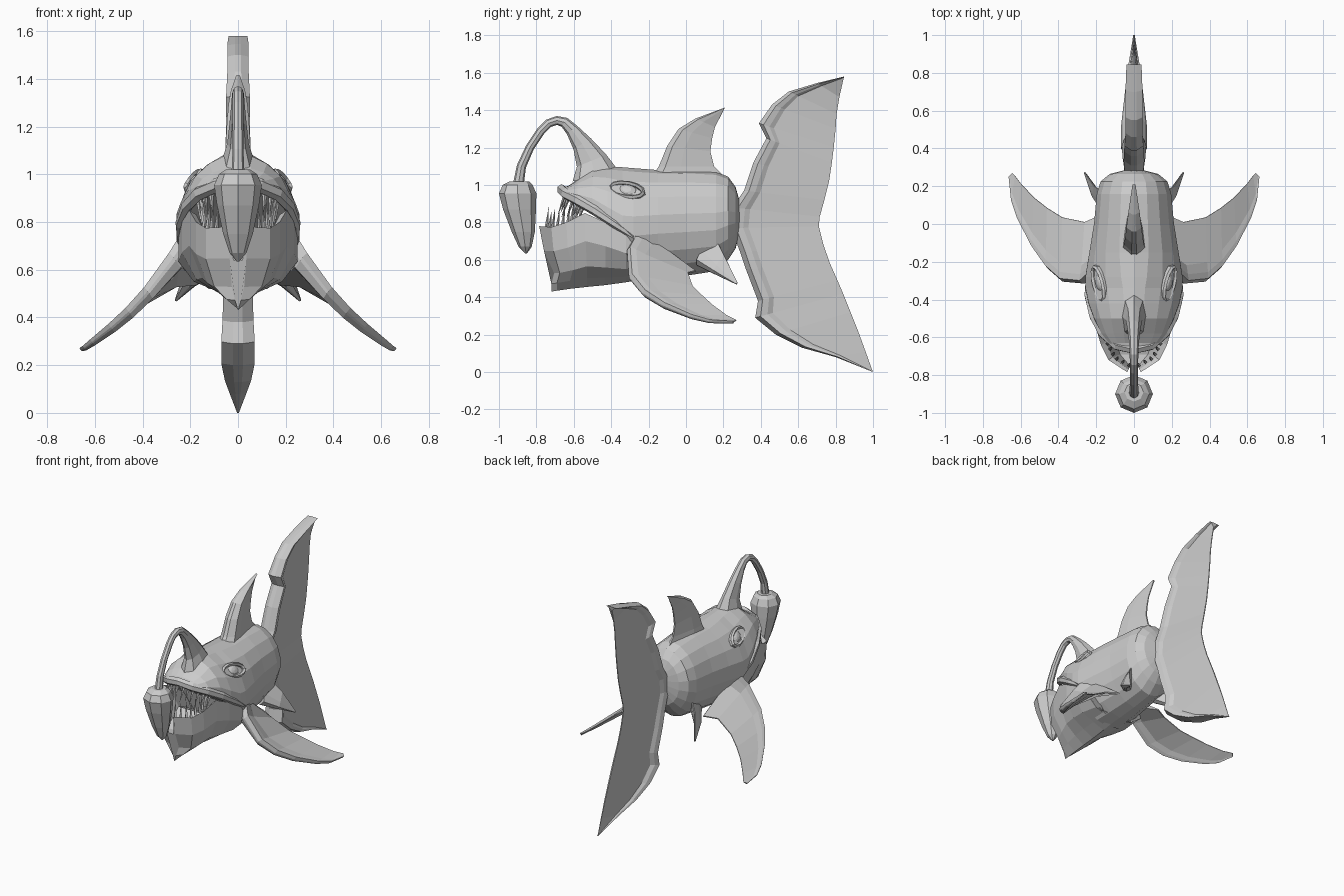
import bpy, bmesh, math
from mathutils import Vector as V

if "Cube" in bpy.data.objects:
    bpy.data.objects.remove(bpy.data.objects["Cube"])


def loft(name, rings, closed=False, mirror=False):
    """Skin a list of equal-sized point rings into one flat-shaded object."""
    bm = bmesh.new()
    rows = [[bm.verts.new(p) for p in r] for r in rings]
    n = len(rows[0])
    pairs = list(zip(rows, rows[1:]))
    if closed:
        pairs.append((rows[-1], rows[0]))
    for a, b in pairs:
        for i in range(n):
            j = (i + 1) % n
            bm.faces.new((a[i], a[j], b[j], b[i]))
    if not closed:
        bm.faces.new(rows[0])
        bm.faces.new(rows[-1])
    bmesh.ops.recalc_face_normals(bm, faces=bm.faces)
    return finish(name, bm, mirror)


def finish(name, bm, mirror=False):
    me = bpy.data.meshes.new(name)
    bm.to_mesh(me)
    bm.free()
    ob = bpy.data.objects.new(name, me)
    bpy.context.collection.objects.link(ob)
    if mirror:
        ob.modifiers.new("mirror", 'MIRROR').use_mirror_merge = False
    return ob


def tube(name, pts, radii, ref, n=8, closed=False, mirror=False):
    """Sweep an ellipse; radii are (along ref, across ref)."""
    pts = [V(p) for p in pts]
    rings = []
    m = len(pts)
    for i, p in enumerate(pts):
        if closed:
            t = pts[(i + 1) % m] - pts[i - 1]
        else:
            t = pts[min(i + 1, m - 1)] - pts[max(i - 1, 0)]
        side = t.cross(V(ref)).normalized()
        up = side.cross(t).normalized()
        ra, rb = radii[i]
        rings.append([p + up * ra * math.cos(k * math.tau / n) + side * rb * math.sin(k * math.tau / n)
                      for k in range(n)])
    return loft(name, rings, closed, mirror)


def fin(name, stations, profile, normal=(1, 0, 0), mirror=False):
    """Loft chords (lead, trail, half thickness) with a (fraction, thickness) profile."""
    nrm = V(normal).normalized()
    rings = []
    for lead, trail, h in stations:
        a, b = V(lead), V(trail)
        rings.append([a.lerp(b, f) + nrm * h * t for f, t in profile] +
                     [a.lerp(b, f) - nrm * h * t for f, t in reversed(profile)])
    return loft(name, rings, mirror=mirror)


# Body and upper head: y, top, bottom, half width, height fraction of widest line, crown sharpness
body = [(.285, .92, .74, .05, .5, 1), (.265, .99, .66, .13, .5, 1), (.225, 1.045, .60, .18, .5, 1),
        (.16, 1.07, .54, .2, .5, 1), (0, 1.08, .515, .215, .5, 1), (-.15, 1.08, .50, .24, .5, 1.05),
        (-.28, 1.09, .49, .262, .48, 1.25), (-.34, 1.095, .74, .262, .12, 1.4),
        (-.42, 1.10, .80, .245, .12, 1.4), (-.5, 1.09, .86, .215, .15, 1.3),
        (-.58, 1.03, .90, .175, .25, 1.1), (-.63, .995, .93, .135, .35, 1), (-.67, .985, .95, .07, .5, 1)]
rings = []
for y, zt, zb, w, f, p in body:
    zc = zb + f * (zt - zb)
    ring = []
    for k in range(18):
        a = (k + .5) * math.tau / 18
        s, co = math.sin(a), math.cos(a)
        x = w * math.copysign(abs(co) ** (p if s > 0 else 1), co)
        ring.append((x, y, zc + s * ((zt - zc) if s > 0 else (zc - zb))))
    rings.append(ring)
loft("body", rings)

# Upper lip, tapering to the mouth corners
lip_half = [(.245, -.27, .715), (.245, -.38, .79), (.215, -.49, .865), (.165, -.58, .92), (.09, -.645, .955)]
lip = lip_half + [(0, -.665, .975)] + [(-x, y, z) for x, y, z in reversed(lip_half)]
thick = [.012, .022, .027, .03, .03, .03, .03, .03, .027, .022, .012]
tube("upper_lip", lip, [(t, t * .85) for t in thick], (0, 0, 1), n=6)

# Lower jaw: an open scoop; keel y, keel z, rim y, rim z, half width
jaw = [(-.2, .50, -.2, .66, .225), (-.32, .48, -.32, .73, .25), (-.43, .465, -.43, .80, .235),
       (-.53, .455, -.54, .85, .205), (-.62, .445, -.64, .80, .175), (-.69, .435, -.72, .775, .135),
       (-.72, .43, -.785, .78, .035)]
rings = []
for ky, kz, ry, rz, w in jaw:
    dz = rz - kz
    half = [(w, ry, rz), (w * 1.0, ry * .6 + ky * .4, kz + .62 * dz),
            (w * .74, ky + (.015 if ky < -.6 else 0), kz + .28 * dz), (w * .36, ky, kz + .12 * dz)]
    inner = [(w * .55, ry + .03, rz - .14), (w * .85, ry + .015, rz - .02)]
    right = half + [(0, ky, kz)]
    left = [(-x, y, z) for x, y, z in reversed(half)]
    floor = [(-x, y, z) for x, y, z in reversed(inner)] + inner
    rings.append(right + left + floor)
loft("lower_jaw", rings)


# Teeth: thin four-sided spikes along both jaws
def teeth(name, path, count, tip, radius):
    bm = bmesh.new()
    path = [V(p) for p in path]
    for i in range(count):
        u = (i + .4) / count * (len(path) - 1)
        k = int(u)
        base = path[k].lerp(path[k + 1], u - k)
        end = base + V(tip) * (1 - .15 * (i % 2))
        ring = [bm.verts.new(base + V((radius * c, radius * s, 0)))
                for c, s in ((1, 0), (0, 1), (-1, 0), (0, -1))]
        apex = bm.verts.new(end)
        for j in range(4):
            bm.faces.new((ring[j], ring[(j + 1) % 4], apex))
        bm.faces.new(ring[::-1])
    finish(name, bm, True)


teeth("lower_teeth", [(.015, -.755, .76), (.1, -.71, .755), (.14, -.635, .78), (.155, -.58, .82)],
      8, (-.01, .015, .125), .011)
teeth("upper_teeth", [(.015, -.65, .95), (.085, -.63, .93), (.145, -.575, .90), (.17, -.54, .88)],
      7, (-.01, -.04, -.11), .011)

# Lure stalk and hanging lure
tube("lure_stalk",
     [(0, -.485, 1.05), (0, -.505, 1.13), (0, -.555, 1.22), (0, -.61, 1.295), (0, -.65, 1.335),
      (0, -.69, 1.345), (0, -.735, 1.33), (0, -.775, 1.29), (0, -.835, 1.2), (0, -.88, 1.1), (0, -.9, .98)],
     [(.07, .125), (.045, .085), (.035, .055), (.028, .035), (.025, .028), (.023, .024), (.022, .023),
      (.022, .023), (.022, .023), (.023, .025), (.028, .03)], (1, 0, 0))
lure = [(1.02, -.89, .05), (1.0, -.9, .08), (.955, -.9, .1), (.87, -.89, .088),
        (.75, -.87, .062), (.67, -.86, .035), (.635, -.855, .006)]
loft("lure", [[(r * math.cos(k * math.tau / 8), y + r * math.sin(k * math.tau / 8), z)
               for k in range(8)] for z, y, r in lure])

# Eyes with raised lids
c, nrm = V((.18, -.315, .97)), V((.8, -.12, .5)).normalized()
along = V((0, 1, -.35))
along = (along - nrm * along.dot(nrm)).normalized()
across = nrm.cross(along)
lid = [c + along * .092 * math.cos(a) + across * .043 * math.sin(a)
       for a in (k * math.tau / 12 for k in range(12))]
tube("eyelids", lid, [(.022, .012)] * 12, nrm, n=6, closed=True, mirror=True)
bm = bmesh.new()
bmesh.ops.create_uvsphere(bm, u_segments=12, v_segments=8, radius=.05)
for v in bm.verts:
    v.co = c - nrm * .03 + along * v.co.x * 1.3 + across * v.co.y + nrm * v.co.z
finish("eyes", bm, True)

# Tail fin: thick rim in front, wedge thinning behind; lead y z, trail y z, half thickness
tail = [(.845, 1.58, .838, 1.55, .04), (.70, 1.545, .82, 1.47, .045), (.55, 1.5, .805, 1.38, .045),
        (.46, 1.43, .80, 1.3, .045), (.39, 1.33, .79, 1.2, .05), (.43, 1.25, .78, 1.12, .05),
        (.36, 1.12, .765, 1.02, .052), (.31, .97, .74, .92, .055), (.25, .88, .715, .83, .05),
        (.24, .77, .71, .78, .05), (.29, .64, .735, .68, .055), (.32, .55, .77, .58, .06),
        (.385, .38, .81, .49, .065), (.37, .29, .84, .42, .07), (.48, .2, .88, .32, .07),
        (.62, .13, .92, .22, .055), (.8, .08, .96, .11, .035), (1, 0, .995, .012, .004)]
fin("tail_fin", [((0, a, b), (0, d, e), h) for a, b, d, e, h in tail],
    [(0, .3), (.06, 1), (.14, .85), (.2, .6), (1, .06)])

# Dorsal fin
blade = [(0, .25), (.12, 1), (.4, .8), (1, .1)]
dorsal = [(-.18, 1.05, .21, 1.04, .06), (-.145, 1.1, .15, 1.1, .053), (-.1, 1.21, .13, 1.18, .047),
          (-.04, 1.3, .14, 1.25, .04), (.05, 1.355, .155, 1.31, .03), (.21, 1.415, .2, 1.4, .008)]
fin("dorsal_fin", [((0, a, b), (0, d, e), h) for a, b, d, e, h in dorsal], blade)

# Pectoral fins
fin("pectoral_fins",
    [((.2, -.26, .74), (.17, .05, .54), .05), ((.265, -.315, .645), (.26, .01, .53), .04),
     ((.375, -.305, .505), (.38, .035, .46), .03), ((.455, -.235, .42), (.46, .085, .41), .026),
     ((.53, -.13, .355), (.53, .14, .36), .022), ((.61, .02, .295), (.6, .215, .305), .016),
     ((.645, .12, .27), (.63, .255, .285), .012), ((.66, .25, .265), (.645, .27, .278), .008)],
    [(0, .2), (.05, 1), (.15, .9), (.3, .6), (1, .1)], (.6, 0, .8), True)

# Pelvic fins
fin("pelvic_fins",
    [((.13, .06, .57), (.12, .14, .75), .04), ((.2, .15, .525), (.21, .2, .63), .025),
     ((.26, .27, .468), (.262, .275, .48), .005)],
    blade, (.9, -.35, .25), True)
